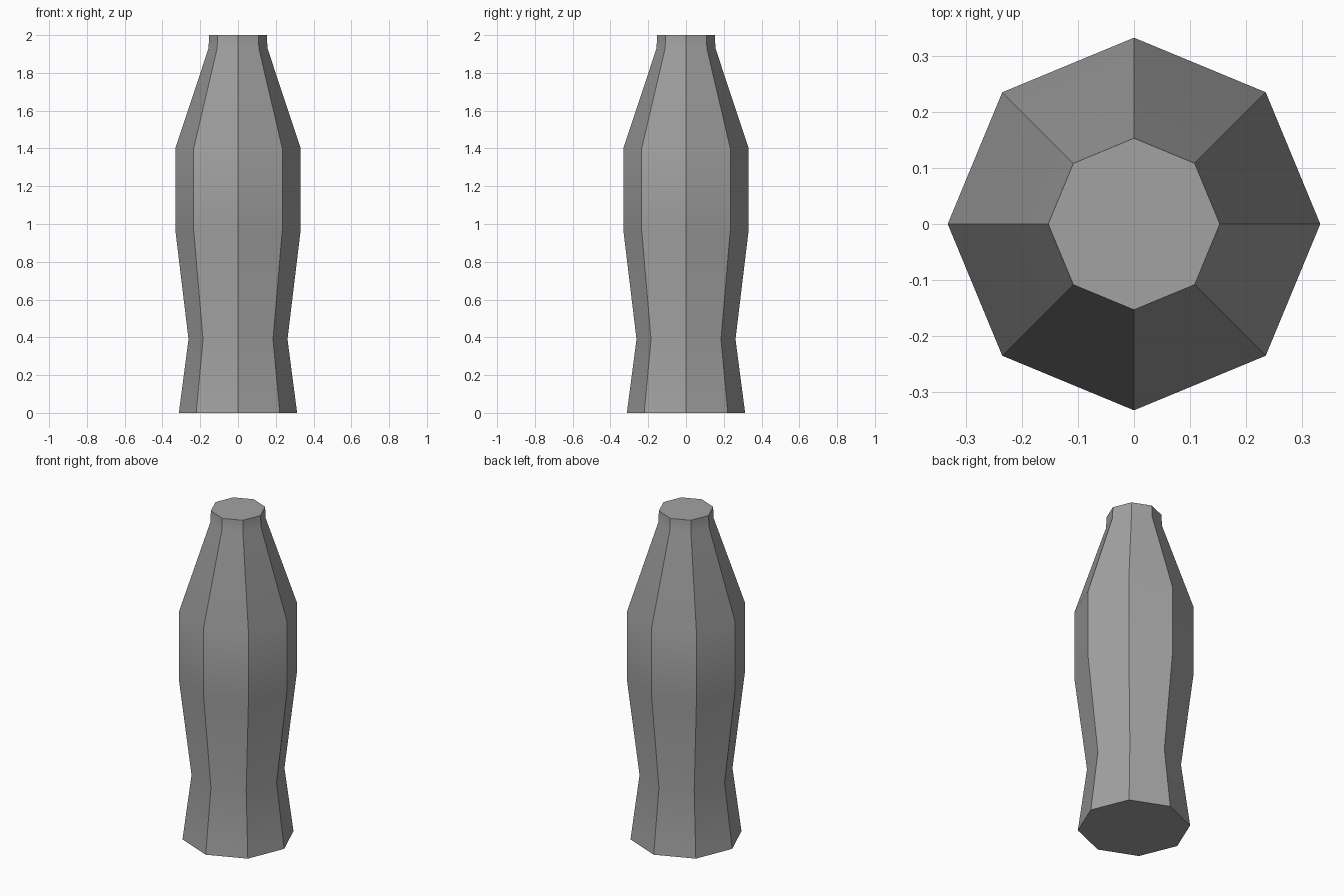
import bpy, bmesh
from math import cos, sin, pi, radians

cube = bpy.data.objects.get("Cube")
if cube:
    bpy.data.objects.remove(cube, do_unlink=True)

# Plain grey finish
GREY = (0.36, 0.36, 0.36, 1)
grey = bpy.data.materials.new("grey")
grey.use_nodes = True
grey.diffuse_color = GREY
grey.node_tree.nodes["Principled BSDF"].inputs["Base Color"].default_value = GREY

# Bottle outline: radius, height
SIDES = 8
PROFILE = [(0.313, 0), (0.262, 0.39), (0.332, 0.97), (0.332, 1.4),
           (0.156, 1.93), (0.153, 2)]


def lathe(name, profile, sides, material):
    """Sweep an outline round z and cap both ends."""
    bm = bmesh.new()
    rings = [[bm.verts.new((r * cos(2 * pi * i / sides), r * sin(2 * pi * i / sides), z))
              for i in range(sides)] for r, z in profile]
    for low, high in zip(rings, rings[1:]):
        for i in range(sides):
            j = (i + 1) % sides
            bm.faces.new((low[i], low[j], high[j], high[i]))
    bm.faces.new(rings[0][::-1])
    bm.faces.new(rings[-1])
    mesh = bpy.data.meshes.new(name)
    bm.to_mesh(mesh)
    bm.free()
    mesh.materials.append(material)
    obj = bpy.data.objects.new(name, mesh)
    bpy.context.collection.objects.link(obj)
    return obj


# Faceted bottle, smooth up its length and sharp between its sides
bottle = lathe("bottle_body", PROFILE, SIDES, grey)
bpy.ops.object.select_all(action="DESELECT")
bottle.select_set(True)
bpy.context.view_layer.objects.active = bottle
bpy.ops.object.shade_smooth_by_angle(angle=radians(30))
